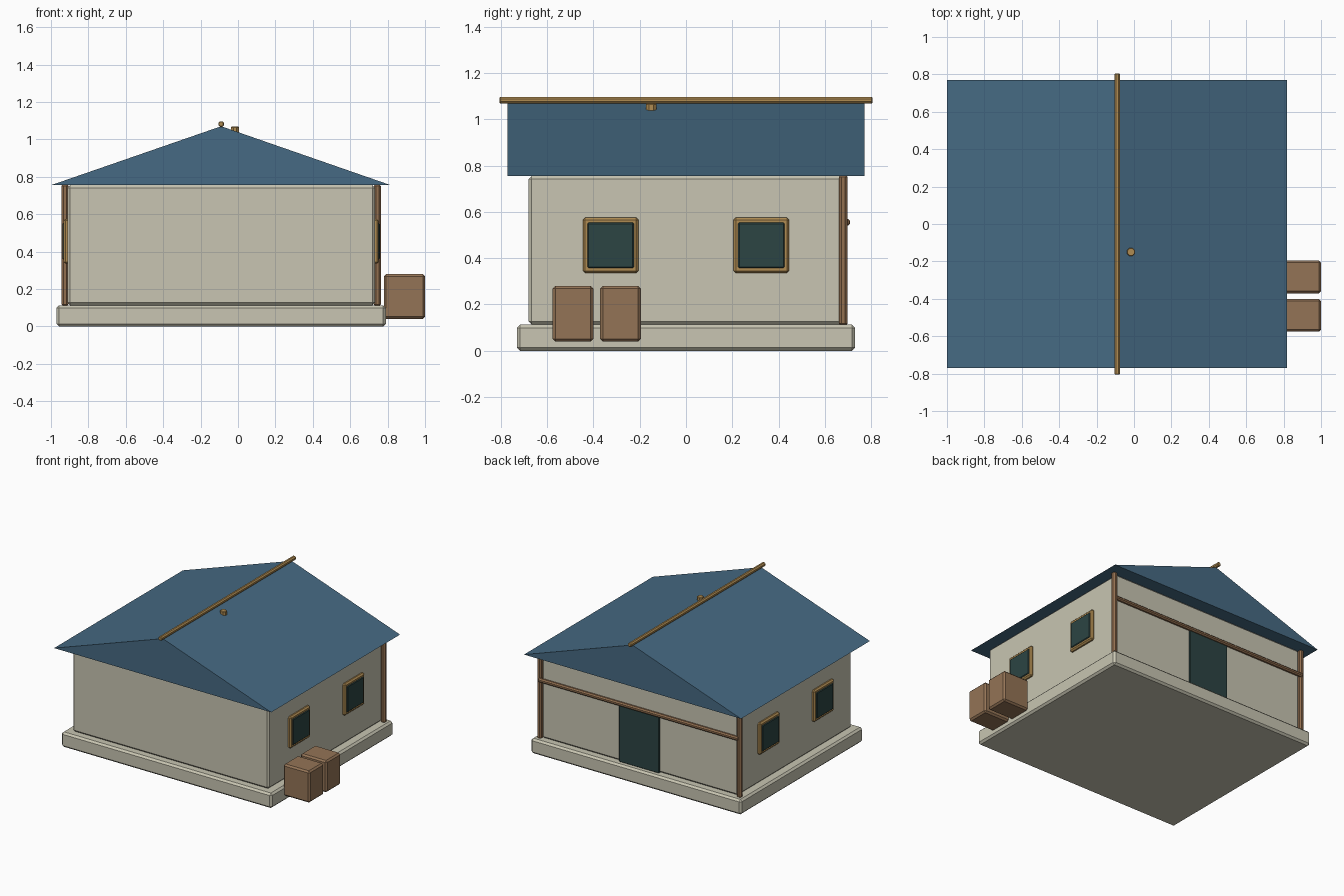
import bpy
import bmesh
from math import pi
from mathutils import Vector, Matrix

cube = bpy.data.objects.get("Cube")
if cube:
    bpy.data.objects.remove(cube, do_unlink=True)


def material(name, *rgb):
    m = bpy.data.materials.new(name)
    m.use_nodes = True
    m.diffuse_color = (*rgb, 1)
    m.node_tree.nodes["Principled BSDF"].inputs["Base Color"].default_value = (*rgb, 1)
    return m


plaster = material("pale plaster", 0.578, 0.558, 0.445)
roof_blue = material("slate blue", 0.061, 0.144, 0.227)
crate_wood = material("crate brown", 0.296, 0.174, 0.093)
post_wood = material("post brown", 0.29, 0.16, 0.08)
trim_wood = material("golden wood", 0.434, 0.262, 0.084)
dark_teal = material("dark teal", 0.025, 0.058, 0.056)

MID = -0.09    # centre line of the house
FLOOR = 0.113  # top of the plinth
EAVES = 0.755


def finish(name, bm, mat, bevel=0):
    """Turn a bmesh into an object with one colour and chamfered edges."""
    if bevel:
        bmesh.ops.bevel(bm, geom=bm.edges[:], offset=bevel, segments=1,
                        affect='EDGES', profile=0.5)
    bmesh.ops.recalc_face_normals(bm, faces=bm.faces[:])
    mesh = bpy.data.meshes.new(name)
    bm.to_mesh(mesh)
    bm.free()
    mesh.materials.append(mat)
    obj = bpy.data.objects.new(name, mesh)
    bpy.context.collection.objects.link(obj)
    return obj


def box(name, xs, ys, zs, mat, bevel=0):
    bm = bmesh.new()
    lo, hi = (Vector(p) for p in zip(xs, ys, zs))
    bmesh.ops.create_cube(bm, size=1, matrix=Matrix.Translation((lo + hi) / 2)
                          @ Matrix.Diagonal((*(hi - lo), 1)))
    return finish(name, bm, mat, bevel)


def pole(name, start, end, radius, mat, bevel=0.004):
    bm = bmesh.new()
    a, b = Vector(start), Vector(end)
    turn = (b - a).to_track_quat('Z', 'Y').to_matrix().to_4x4()
    bmesh.ops.create_cone(bm, cap_ends=True, segments=8, radius1=radius, radius2=radius,
                          depth=(b - a).length,
                          matrix=Matrix.Translation((a + b) / 2) @ turn
                          @ Matrix.Rotation(pi / 8, 4, 'Z'))
    if bevel:
        rims = [e for e in bm.edges if any(len(f.verts) > 4 for f in e.link_faces)]
        bmesh.ops.bevel(bm, geom=rims, offset=bevel, segments=1,
                        affect='EDGES', profile=0.5)
    return finish(name, bm, mat)


# Plinth and walls
box("plinth", (MID - 0.88, MID + 0.88), (-0.73, 0.73), (0, FLOOR), plaster, 0.014)
box("walls", (MID - 0.822, MID + 0.822), (-0.68, 0.68), (FLOOR, EAVES), plaster, 0.014)

# Solid gable roof
bm = bmesh.new()
gable = [(MID - 0.91, EAVES), (MID + 0.907, EAVES), (MID, 1.07)]
face = bm.faces.new([bm.verts.new((x, -0.77, z)) for x, z in gable])
swept = bmesh.ops.extrude_face_region(bm, geom=[face], use_keep_orig=True)
bmesh.ops.translate(bm, vec=(0, 1.54, 0),
                    verts=[g for g in swept["geom"] if isinstance(g, bmesh.types.BMVert)])
finish("roof", bm, roof_blue)

# Ridge pole and roof peg
pole("ridge_pole", (MID, -0.805, 1.082), (MID, 0.805, 1.082), 0.016, trim_wood)
pole("roof_peg", (-0.016, -0.15, 0.95), (-0.016, -0.15, 1.068), 0.024, trim_wood)

# Windows, two on each side wall
for side, label in ((1, "left"), (-1, "right")):
    for y, place in ((-0.325, "front"), (0.325, "back")):
        frame_x = sorted(MID + side * d for d in (0.8, 0.842))
        glass_x = sorted(MID + side * d for d in (0.81, 0.848))
        box(f"{label}_{place}_window_frame", frame_x, (y - 0.12, y + 0.12),
            (0.335, 0.575), trim_wood, 0.01)
        box(f"{label}_{place}_window_glass", glass_x, (y - 0.1, y + 0.1),
            (0.357, 0.553), dark_teal, 0.005)
    # Corner posts of the back wall
    x = MID + side * 0.835
    pole(f"{label}_back_post", (x, 0.679, FLOOR), (x, 0.679, EAVES), 0.02, post_wood)

# Back door with the beam above it
box("back_door", (MID - 0.168, MID + 0.168), (0.66, 0.692), (FLOOR, 0.55), dark_teal, 0.004)
pole("back_beam", (MID - 0.835, 0.693, 0.555), (MID + 0.835, 0.693, 0.555), 0.016, post_wood)

# Crates beside the left wall
for name, y in (("front_crate", -0.488), ("rear_crate", -0.283)):
    box(name, (0.78, 1.0), (y - 0.088, y + 0.088), (0.04, 0.28), crate_wood, 0.012)
